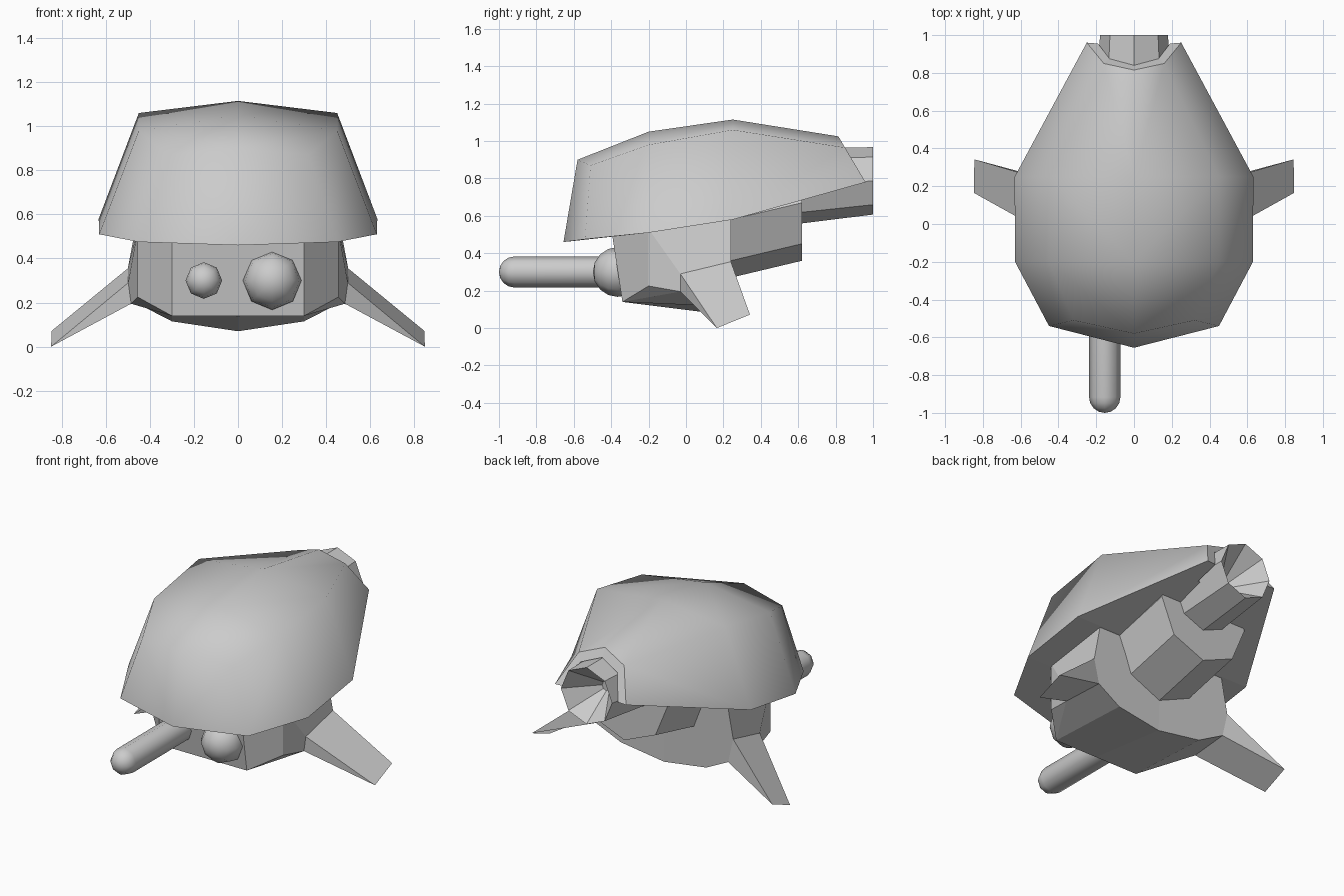
import bpy, bmesh, math
from mathutils import Vector

if "Cube" in bpy.data.objects:
    bpy.data.objects.remove(bpy.data.objects["Cube"])


def finish(bm, name, angle=None):
    bmesh.ops.recalc_face_normals(bm, faces=bm.faces)
    me = bpy.data.meshes.new(name)
    bm.to_mesh(me)
    bm.free()
    ob = bpy.data.objects.new(name, me)
    bpy.context.collection.objects.link(ob)
    bpy.ops.object.select_all(action='DESELECT')
    ob.select_set(True)
    bpy.context.view_layer.objects.active = ob
    if angle:
        bpy.ops.object.shade_smooth_by_angle(angle=math.radians(angle))
    return ob


def mirrored(name, pts, faces, angle=None):
    """Half mesh on +x, mirrored and welded across x = 0."""
    bm = bmesh.new()
    for s in (1, -1):
        v = {k: bm.verts.new((p[0] * s, p[1], p[2])) for k, p in pts.items()}
        for f in faces:
            bm.faces.new([v[k] for k in f.split()])
    bmesh.ops.remove_doubles(bm, verts=bm.verts, dist=0.0005)
    return finish(bm, name, angle)


def revolve_y(name, profile, x, sides=8, angle=None):
    """Stacked rings along y; profile rows are (radius, y, centre z)."""
    bm = bmesh.new()
    rings = []
    for r, y, z in profile:
        if r == 0:
            rings.append([bm.verts.new((x, y, z))] * sides)
        else:
            rings.append([bm.verts.new((x + r * math.sin(2 * math.pi * i / sides), y,
                                        z + r * math.cos(2 * math.pi * i / sides)))
                          for i in range(sides)])
    for a, b in zip(rings, rings[1:]):
        for i in range(sides):
            j = (i + 1) % sides
            bm.faces.new(list(dict.fromkeys((a[i], a[j], b[j], b[i]))))
    return finish(bm, name, angle)


# Domed upper shell: rim (r), shoulder (u), crown (c), underside centre (b)
shell = mirrored("upper_shell", {
    "r0": (0, -.655, .46), "r1": (.45, -.54, .475), "r2": (.63, -.2, .51),
    "r3": (.632, .25, .58), "r4": (.25, .96, .78),
    "u1": (.32, -.51, .87), "u2": (.45, -.2, .98), "u3": (.45, .25, 1.06),
    "u4": (.16, .85, .965),
    "c0": (0, -.58, .90), "c1": (0, -.2, 1.05), "c2": (0, .25, 1.115), "c3": (0, .815, 1.025),
    "b1": (0, -.2, .51), "b2": (0, .25, .58), "b3": (0, .96, .78),
    "i4": (.19, .955, .78), "j4": (.13, .875, .92), "k3": (0, .84, .97),
    "i5": (.19, .80, .735), "j5": (.13, .80, .91), "k5": (0, .80, .965), "b5": (0, .80, .735),
}, ["r0 r1 u1 c0", "r1 r2 u2 u1", "r2 r3 u3 u2", "r3 r4 u4 u3",
    "c0 u1 u2 c1", "c1 u2 u3 c2", "c2 u3 u4 c3",
    "r0 r1 r2 b1", "b1 r2 r3 b2", "b2 r3 r4 i4 i5 b5",
    "r4 u4 j4 i4", "u4 c3 k3 j4",
    "i4 j4 j5 i5", "j4 k3 k5 j5", "i5 j5 k5 b5"], 75)
# Keep underside and rear lip flat
for p in shell.data.polygons:
    if p.normal.z < -0.6 or p.center.y > 0.79:
        p.use_smooth = False

# Lower hull with the side fins pulled out of it
mirrored("lower_hull_with_fins", {
    "a0": (0, -.395, .50), "a1": (.3, -.395, .50), "a2": (.455, -.2, .53),
    "a3": (.455, .24, .59), "a4": (0, .24, .59),
    "b0": (0, -.34, .14), "b1": (.3, -.34, .14), "b2": (.455, -.2, .225),
    "b3": (.465, .24, .2), "bm": (.3, .225, .115), "b4": (0, .22, .07),
    "p": (.498, -.03, .29), "q": (.485, -.03, .195), "s": (.5, .24, .355),
    "t0": (.848, .165, 0), "t1": (.845, .342, .072),
}, ["a0 a1 b1 b0", "a1 a2 b2 b1", "a2 p q b2", "a2 a3 s p",
    "p s t1 t0", "q t0 t1 b3", "p t0 q", "s b3 t1",
    "b1 b2 q", "b1 q b3 bm", "b0 b1 bm b4",
    "a3 a4 b4 bm b3 s", "a0 a1 a2 a3 a4"])

# Octagonal rear section and exhaust with a conical recess
revolve_y("rear_housing", [(0, .2, .57), (.31, .2, .57), (.31, .62, .67), (0, .62, .67)], 0)
revolve_y("exhaust_tube", [(0, .58, .76), (.205, .58, .76), (.18, 1.0, .787), (0, .76, .77)], 0)

# Cannon barrel with rounded tip
R = .083
cap = [(R * math.sin(t), -.917 - R * math.cos(t), .30)
       for t in (math.pi / 2 * k / 4 for k in range(1, 5))]
revolve_y("cannon_barrel", [(0, -1.0, .30)] + cap + [(R, -.3, .30), (0, -.3, .30)], -.155, 8, 50)

# Round front lens
R = .133
ball = [(R * math.sin(math.pi * k / 8), -.365 - R * math.cos(math.pi * k / 8), .30)
        for k in range(1, 8)]
revolve_y("front_lens", [(0, -.365 - R, .30)] + ball + [(0, -.365 + R, .30)], .155, 8, 50)

# Matching ball mount around the barrel base
revolve_y("barrel_mount", [(0, -.40, .30), (.082, -.40, .30), (.082, -.32, .30), (0, -.32, .30)], -.155)
